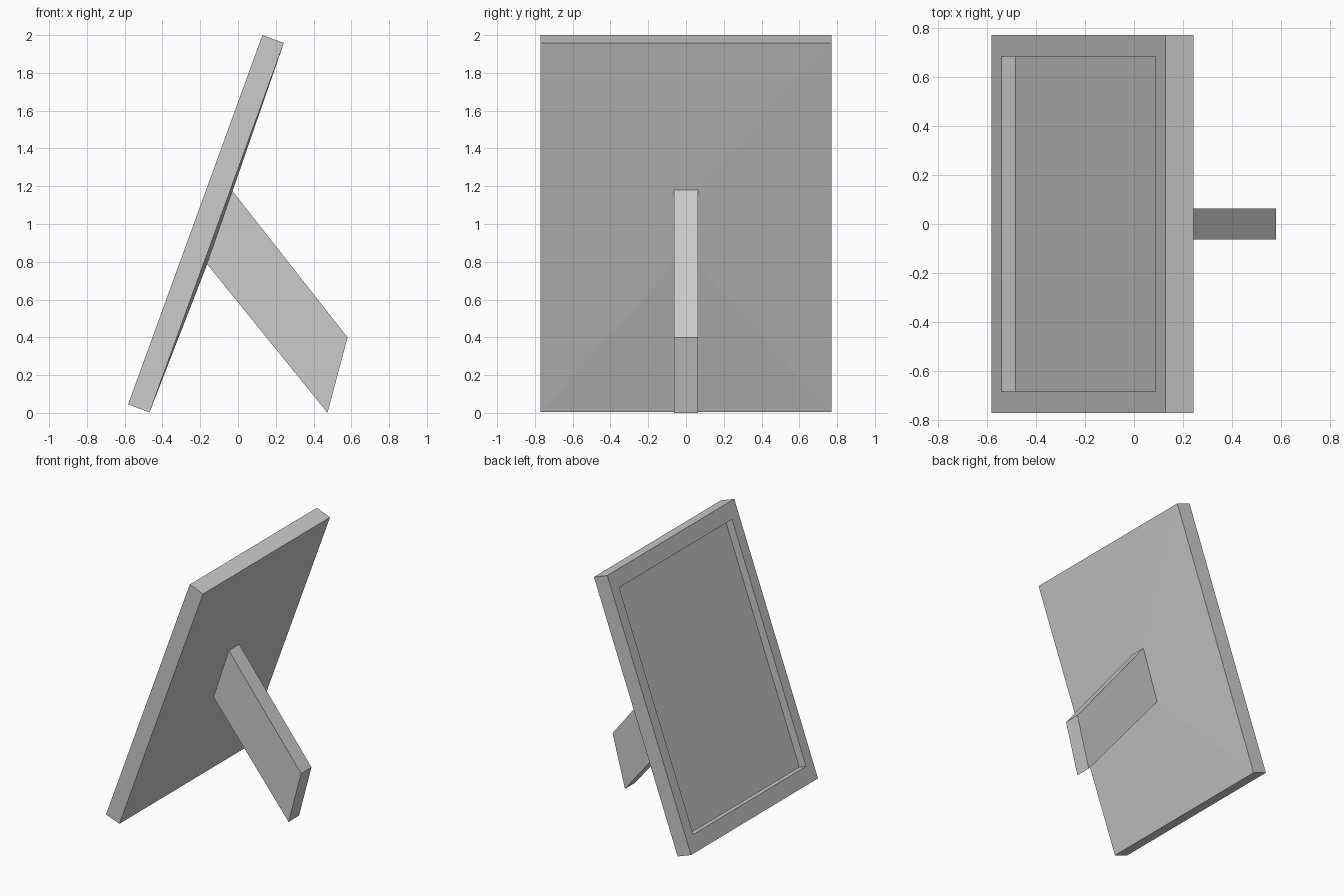
import bpy, bmesh
from mathutils import Vector

if "Cube" in bpy.data.objects:
    bpy.data.objects.remove(bpy.data.objects["Cube"])


def lofted(name, rings, cap_start=False, cap_end=False):
    """Bridge rectangular rings, each given as (low xz, high xz, half width)."""
    bm = bmesh.new()
    loops = []
    for lo, hi, w in rings:
        loops.append([bm.verts.new((p[0], y, p[1]))
                      for p, y in ((lo, -w), (lo, w), (hi, w), (hi, -w))])
    for a, b in zip(loops, loops[1:]):
        for i in range(4):
            j = (i + 1) % 4
            bm.faces.new((a[i], a[j], b[j], b[i]))
    if cap_start:
        bm.faces.new(loops[0][::-1])
    if cap_end:
        bm.faces.new(loops[-1])
    mesh = bpy.data.meshes.new(name)
    bm.to_mesh(mesh)
    bm.free()
    obj = bpy.data.objects.new(name, mesh)
    bpy.context.collection.objects.link(obj)
    return obj


# Leaning front plane of the frame, in x and z
front_lo, front_hi = Vector((-0.582, 0.045)), Vector((0.129, 2.0))
along = (front_hi - front_lo).normalized()
inward = Vector((along.y, -along.x))
HALF_W, THICK, BORDER, RECESS = 0.77, 0.121, 0.121, 0.061
lip_lo, lip_hi = front_lo + along * BORDER, front_hi - along * BORDER

# Where the strut meets the slightly bulging back
root = (Vector((-0.163, 0.787)), Vector((-0.034, 1.18)), 0.063)

# Frame: picture recess, front rim, edges, bulging back
lofted("picture_frame", [
    (lip_lo + inward * RECESS, lip_hi + inward * RECESS, 0.684),
    (lip_lo, lip_hi, 0.684),
    (front_lo, front_hi, HALF_W),
    (front_lo + inward * THICK, front_hi + inward * THICK, HALF_W),
    root,
], cap_start=True)

# Rear support strut, open where it joins the back
lofted("support_strut", [
    root,
    (Vector((0.474, 0.0)), Vector((0.58, 0.4)), 0.063),
], cap_end=True)
